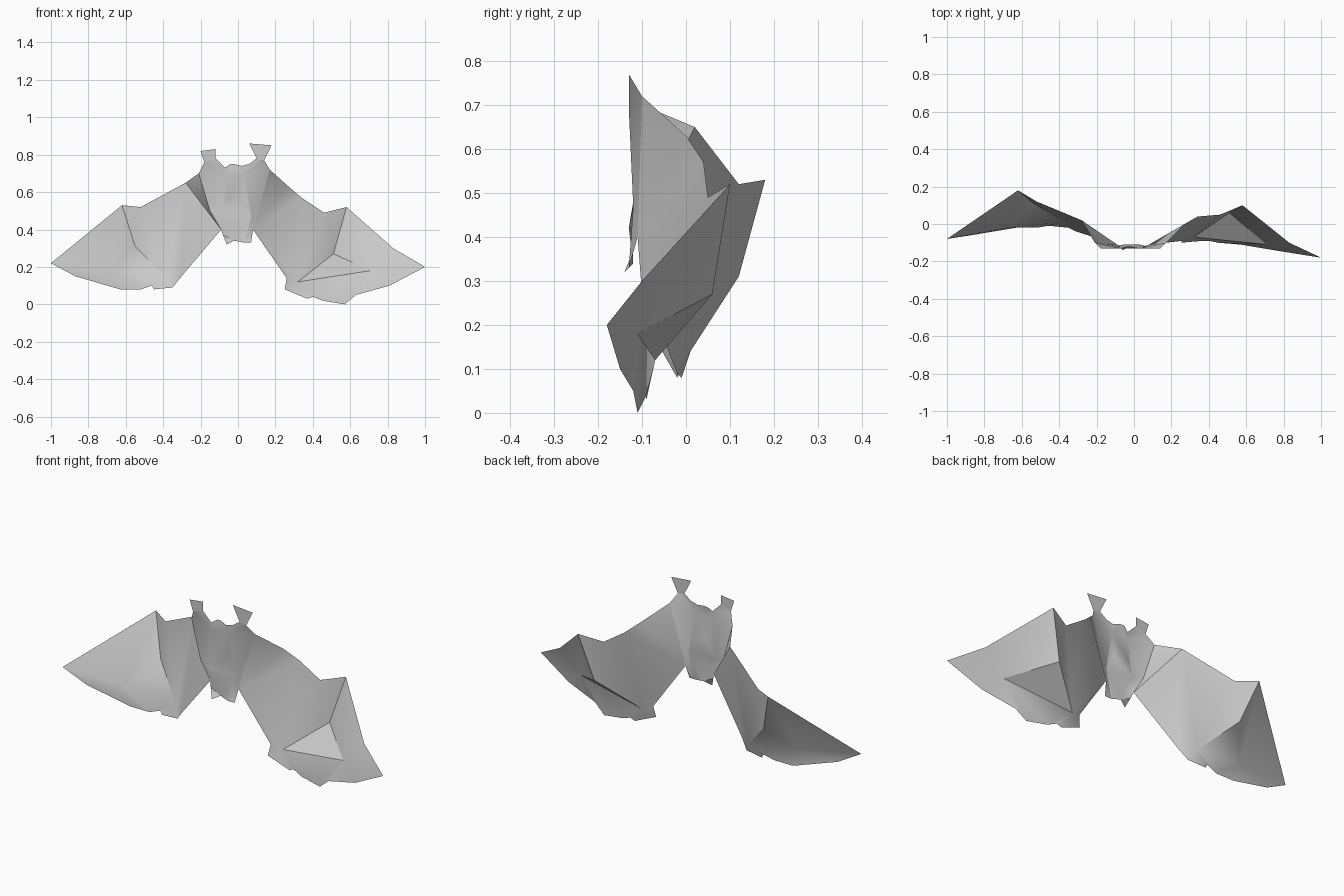
import bpy
import bmesh
import math

default = bpy.data.objects.get("Cube")
if default:
    bpy.data.objects.remove(default)

# One plain grey for the whole sheet
grey = bpy.data.materials.new("soft_grey")
grey.use_nodes = True
colour = (0.6, 0.6, 0.6, 1)
grey.diffuse_color = colour
shader = next(n for n in grey.node_tree.nodes if n.type == "BSDF_PRINCIPLED")
shader.inputs["Base Color"].default_value = colour


def sheet(name, points, panels):
    """Build a folded sheet from named corners and panels that join them."""
    bm = bmesh.new()
    corner = {key: bm.verts.new(co) for key, co in points.items()}
    for panel in panels:
        bm.faces.new([corner[key] for key in panel.split()])
    bmesh.ops.triangulate(bm, faces=bm.faces[:])
    bmesh.ops.recalc_face_normals(bm, faces=bm.faces[:])
    # Face the sheet towards the front
    if sum(f.normal.y * f.calc_area() for f in bm.faces) > 0:
        bmesh.ops.reverse_faces(bm, faces=bm.faces[:])
    mesh = bpy.data.meshes.new(name)
    bm.to_mesh(mesh)
    bm.free()
    mesh.materials.append(grey)
    obj = bpy.data.objects.new(name, mesh)
    bpy.context.collection.objects.link(obj)
    bpy.ops.object.select_all(action="DESELECT")
    obj.select_set(True)
    bpy.context.view_layer.objects.active = obj
    bpy.ops.object.shade_smooth_by_angle(angle=math.radians(35))
    return obj


# Corners shared by the body and the wings
left_shoulder = (.17, -.1, .72)
left_armpit = (.08, -.11, .4)
right_shoulder = (-.21, -.1, .7)
right_armpit = (-.09, -.11, .4)
right_crease = (-.15, -.11, .5)

# Left wing: inner panel, pocket fold at the elbow, outer panel and hem
sheet("left_wing", dict(
    shoulder=left_shoulder, armpit=left_armpit,
    arm=(.27, 0, .63), wrist=(.34, .04, .57), notch=(.46, .05, .49),
    peak=(.58, .1, .52), edge=(.83, -.1, .3), tip=(1, -.18, .2),
    hem_outer=(.81, -.15, .1), hem_mid=(.63, -.12, .05),
    hem_low=(.57, -.11, 0), hem_inner=(.45, -.1, .02),
    nick=(.4, -.09, .04), hem_flap=(.37, -.09, .03),
    heel_low=(.25, -.1, .08), heel=(.26, -.09, .14),
    elbow=(.51, .06, .27), fold_in=(.32, -.07, .12),
    fold_out=(.71, -.11, .18),
), [
    "shoulder arm armpit",
    "arm wrist armpit",
    "wrist fold_in armpit",
    "armpit fold_in heel",
    "wrist notch fold_in",
    "notch elbow fold_in",
    "notch peak elbow",
    "peak edge fold_out",
    "peak fold_out elbow",
    "elbow fold_out fold_in",
    "edge tip fold_out",
    "tip hem_outer fold_out",
    "hem_outer hem_mid fold_out",
    "hem_mid hem_low fold_out",
    "hem_low hem_inner fold_out",
    "hem_inner fold_in fold_out",
    "hem_inner nick fold_in",
    "nick hem_flap fold_in",
    "hem_flap heel_low fold_in",
    "heel_low heel fold_in",
])

# Right wing: wider and flatter, with a shallow fold
sheet("right_wing", dict(
    shoulder=right_shoulder, armpit=right_armpit, crease=right_crease,
    arm=(-.28, .02, .65), notch=(-.52, .12, .52),
    peak=(-.62, .18, .53), tip=(-1, -.08, .22),
    hem_outer=(-.87, -.06, .15), hem_mid=(-.63, -.02, .08),
    hem_inner=(-.52, -.02, .08), nick=(-.46, -.01, .1),
    hem_flap=(-.45, -.01, .08), heel_low=(-.35, -.02, .09),
    heel=(-.31, -.04, .14), elbow=(-.55, .12, .31),
    fold_in=(-.38, .01, .14), fold_out=(-.67, -.02, .18),
), [
    "shoulder crease arm",
    "arm crease armpit",
    "arm armpit heel",
    "arm heel fold_in",
    "arm fold_in notch",
    "notch fold_in elbow",
    "notch elbow peak",
    "peak elbow fold_out",
    "peak fold_out tip",
    "elbow fold_in fold_out",
    "tip fold_out hem_outer",
    "hem_outer fold_out hem_mid",
    "hem_mid fold_out hem_inner",
    "hem_inner fold_out fold_in",
    "hem_inner fold_in nick",
    "nick fold_in hem_flap",
    "hem_flap fold_in heel_low",
    "heel_low fold_in heel",
])

# Body: two side panels, pleats tucked behind them, and a centre panel
sheet("body", dict(
    l_shoulder=left_shoulder, l_armpit=left_armpit,
    r_shoulder=right_shoulder, r_armpit=right_armpit, crease=right_crease,
    l_ear_out=(.14, -.13, .77), l_ear_in=(.1, -.13, .78),
    l_collar=(.06, -.13, .75), l_neck=(.02, -.13, .74),
    r_ear_out=(-.18, -.13, .76), r_ear_in=(-.12, -.13, .78),
    r_collar=(-.07, -.13, .73), r_neck=(-.04, -.12, .75),
    top=(-.02, -.12, .75),
    l_pleat=(.03, -.13, .69), l_pleat_end=(.07, -.12, .47),
    l_tuck=(.03, -.11, .56),
    r_pleat=(-.07, -.13, .69), r_pleat_end=(-.09, -.12, .48),
    r_tuck=(-.06, -.11, .56),
    l_tail=(.07, -.13, .33), l_hem=(.03, -.13, .33),
    mid_hem=(-.02, -.12, .34), r_hem=(-.06, -.14, .32),
    r_tail=(-.08, -.12, .37), hook=(-.05, -.13, .42),
), [
    "r_shoulder r_ear_out r_pleat",
    "r_ear_out r_ear_in r_collar r_pleat",
    "r_shoulder r_pleat r_pleat_end crease",
    "crease r_pleat_end hook",
    "crease hook r_armpit",
    "r_armpit hook r_tail",
    "r_pleat r_tuck r_pleat_end",
    "r_collar r_neck r_pleat",
    "r_neck top r_pleat",
    "top l_neck l_pleat",
    "top l_pleat r_pleat",
    "r_pleat l_pleat l_tuck r_tuck",
    "r_tuck l_tuck l_pleat_end r_pleat_end",
    "r_pleat_end l_pleat_end hook",
    "hook l_pleat_end mid_hem",
    "hook mid_hem r_hem r_tail",
    "l_pleat_end l_hem mid_hem",
    "l_pleat_end l_armpit l_tail l_hem",
    "l_pleat l_pleat_end l_tuck",
    "l_neck l_collar l_pleat",
    "l_collar l_ear_in l_ear_out l_pleat",
    "l_ear_out l_shoulder l_pleat",
    "l_pleat l_shoulder l_pleat_end",
    "l_shoulder l_armpit l_pleat_end",
])

# Flat flared ears
ear_corners = "out_low out_high in_high in_low".split()
for name, corners in {
    "left_ear": [(.14, .77), (.18, .85), (.06, .86), (.1, .78)],
    "right_ear": [(-.18, .76), (-.2, .82), (-.12, .83), (-.12, .78)],
}.items():
    points = {key: (x, -.13, z) for key, (x, z) in zip(ear_corners, corners)}
    sheet(name, points, [" ".join(ear_corners)])
